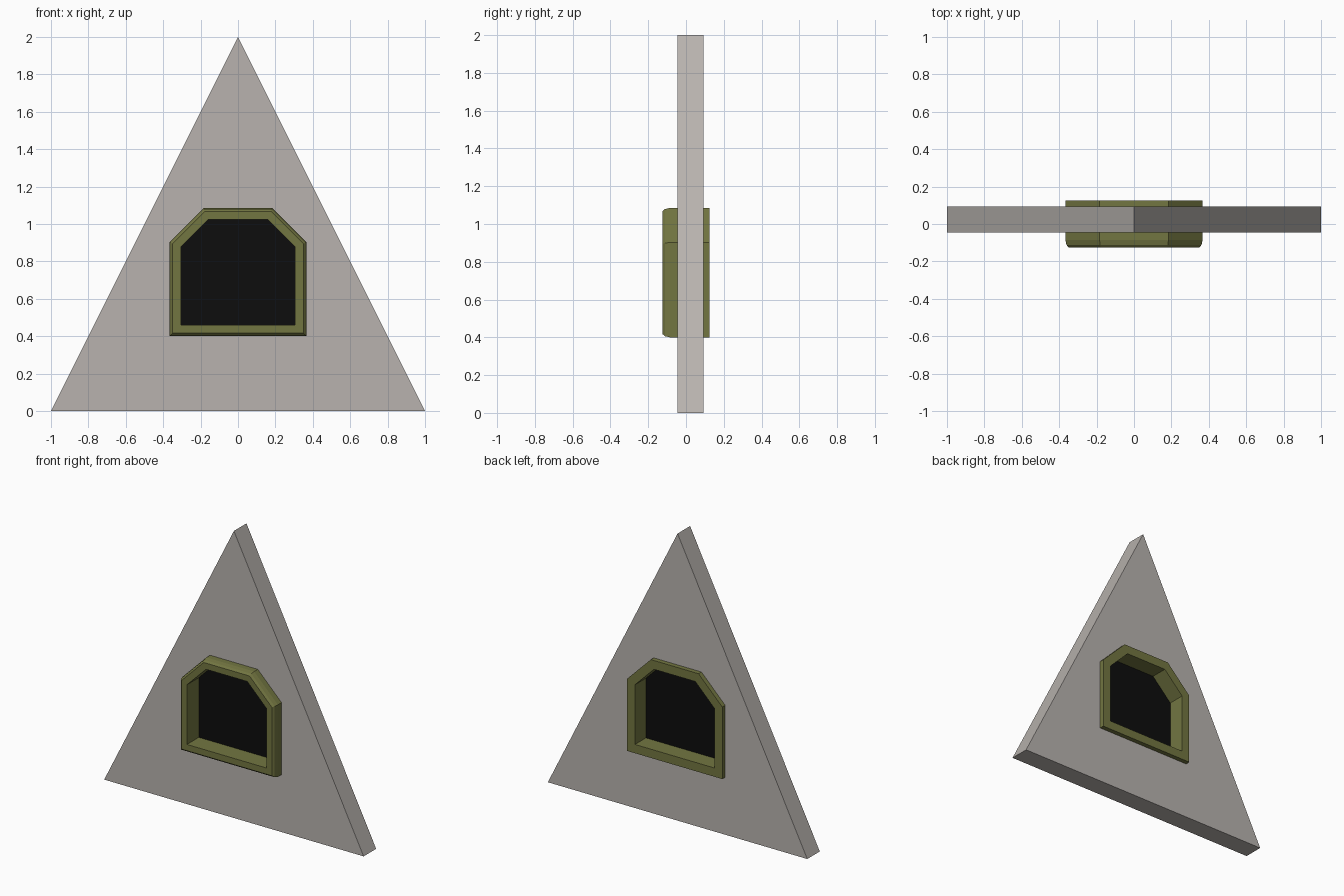
import bpy, bmesh

if "Cube" in bpy.data.objects:
    bpy.data.objects.remove(bpy.data.objects["Cube"])

def material(name, rgb):
    m = bpy.data.materials.new(name)
    m.diffuse_color = (*rgb, 1)
    m.use_nodes = True
    m.node_tree.nodes["Principled BSDF"].inputs["Base Color"].default_value = m.diffuse_color
    return m

STONE = material("warm grey", (0.48, 0.45, 0.425))
OLIVE = material("olive green", (0.17, 0.18, 0.053))
BLACK = material("black", (0.004, 0.004, 0.004))

def finish(name, bm, mat):
    bmesh.ops.recalc_face_normals(bm, faces=bm.faces[:])
    me = bpy.data.meshes.new(name)
    bm.to_mesh(me)
    bm.free()
    me.materials.append(mat)
    ob = bpy.data.objects.new(name, me)
    bpy.context.collection.objects.link(ob)
    return ob

def outline(o):
    """Window outline with cut top corners, moved inward by o."""
    k = 0.414 * o
    half = [(0.367 - o, 0.40 + o), (0.367 - o, 0.902 - k), (0.184 - k, 1.085 - o)]
    return half + [(-x, z) for x, z in reversed(half)]

def ring(bm, pts, y):
    return [bm.verts.new((x, y, z)) for x, z in pts]

def loop_pairs(seq):
    return zip(seq, seq[1:] + seq[:1])

# Triangular wall with a window opening hidden behind the frame
bm = bmesh.new()
edges = []
for pts in ([(-1, 0), (1, 0), (0, 2)], outline(0.03)):
    edges += [bm.edges.new(p) for p in loop_pairs(ring(bm, pts, -0.045))]
bmesh.ops.triangle_fill(bm, edges=edges, use_beauty=True, normal=(0, -1, 0))
ext = bmesh.ops.extrude_face_region(bm, geom=bm.faces[:], use_keep_orig=True)
bmesh.ops.translate(bm, vec=(0, 0.138, 0),
                    verts=[g for g in ext["geom"] if isinstance(g, bmesh.types.BMVert)])
finish("triangle_wall", bm, STONE)

# Window frame: (inset, y) cross-section swept round the outline, front outer edge rounded
bm = bmesh.new()
section = [(0.0, 0.125), (0.0, -0.085), (0.006, -0.112), (0.018, -0.125),
           (0.061, -0.125), (0.061, 0.125)]
rings = [ring(bm, outline(o), y) for o, y in section]
for a, b in loop_pairs(rings):
    for (a0, a1), (b0, b1) in zip(loop_pairs(a), loop_pairs(b)):
        bm.faces.new((a0, a1, b1, b0))
finish("window_frame", bm, OLIVE)

# Dark pane in the middle of the frame
bm = bmesh.new()
bm.faces.new(ring(bm, outline(0.061), 0.005))
finish("window_pane", bm, BLACK)
